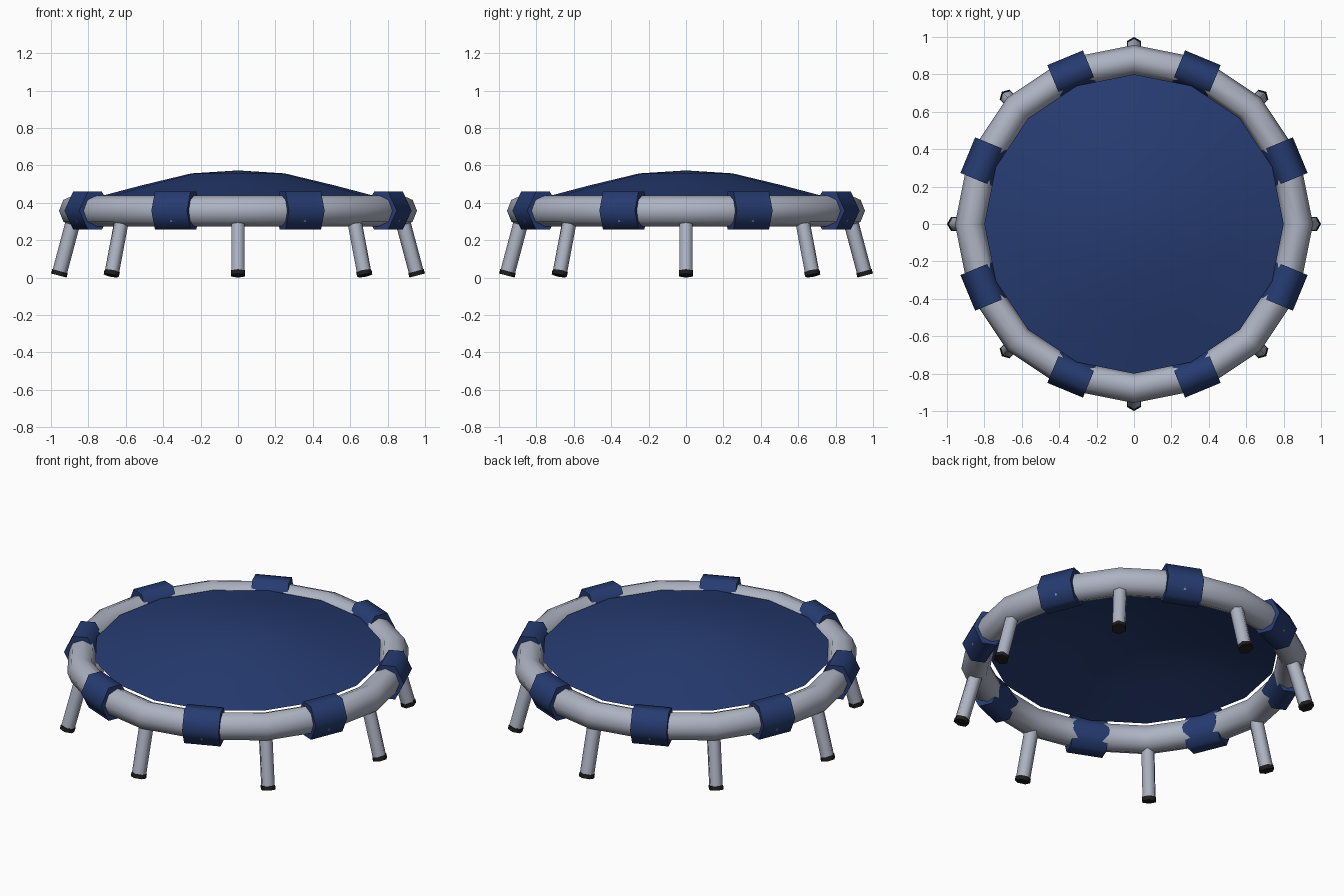
import bpy, bmesh, math
from mathutils import Vector, Matrix

if "Cube" in bpy.data.objects:
    bpy.data.objects.remove(bpy.data.objects["Cube"])


def material(name, rgb):
    m = bpy.data.materials.new(name)
    m.diffuse_color = (*rgb, 1)
    m.use_nodes = True
    m.node_tree.nodes["Principled BSDF"].inputs["Base Color"].default_value = m.diffuse_color
    return m


GREY = material("light grey", (0.42, 0.45, 0.54))
BLUE = material("navy blue", (0.019, 0.044, 0.165))
BLACK = material("black rubber", (0.012, 0.012, 0.013))


def make(name, bm, mat, angle):
    me = bpy.data.meshes.new(name)
    bmesh.ops.recalc_face_normals(bm, faces=bm.faces[:])
    bm.to_mesh(me)
    bm.free()
    me.materials.append(mat)
    ob = bpy.data.objects.new(name, me)
    bpy.context.collection.objects.link(ob)
    bpy.ops.object.select_all(action='DESELECT')
    ob.select_set(True)
    bpy.context.view_layer.objects.active = ob
    bpy.ops.object.shade_smooth_by_angle(angle=math.radians(angle))
    return ob


def bridge(bm, a, b):
    n = len(a)
    for i in range(n):
        bm.faces.new((a[i], a[(i + 1) % n], b[(i + 1) % n], b[i]))


def polar(r, angle, z):
    return Vector((r * math.cos(angle), r * math.sin(angle), z))


def cylinder(name, p, q, radius, sides, mat):
    p, q = Vector(p), Vector(q)
    bm = bmesh.new()
    rot = (q - p).to_track_quat('Z', 'Y').to_matrix().to_4x4()
    bmesh.ops.create_cone(bm, cap_ends=True, segments=sides, radius1=radius,
                          radius2=radius, depth=(q - p).length,
                          matrix=Matrix.Translation((p + q) / 2) @ rot)
    return make(name, bm, mat, 62)


# Padded frame ring: 16-sided, octagonal tube
SEG, SIDES = 16, 8
bm = bmesh.new()
loops = []
for i in range(SEG):
    a = math.tau * i / SEG
    loops.append([bm.verts.new(polar(0.877 + 0.08 * math.cos(t), a, 0.357 + 0.083 * math.sin(t)))
                  for t in (math.tau * k / SIDES for k in range(SIDES))])
for i in range(SEG):
    bridge(bm, loops[i], loops[(i + 1) % SEG])
make("frame_ring", bm, GREY, 50)

# Domed jumping mat
bm = bmesh.new()
rings = [[bm.verts.new(polar(r, math.tau * i / SEG, z)) for i in range(SEG)]
         for r, z in ((0.80, 0.418), (0.52, 0.492), (0.25, 0.557))]
bridge(bm, rings[0], rings[1])
bridge(bm, rings[1], rings[2])
top = bm.verts.new((0, 0, 0.573))
for i in range(SEG):
    bm.faces.new((rings[2][i], rings[2][(i + 1) % SEG], top))
mat_ob = make("jumping_mat", bm, BLUE, 50)
if mat_ob.data.polygons[0].normal.z < 0:
    mat_ob.data.flip_normals()

# Straight six-sided sleeves around the ring, between the legs
PROFILE = ((0.962, 0.358), (0.912, 0.459), (0.83, 0.459),
           (0.772, 0.358), (0.83, 0.258), (0.912, 0.258))
for k in range(8):
    a = math.tau * (k + 0.5) / 8
    tangent = Vector((-math.sin(a), math.cos(a), 0))
    bm = bmesh.new()
    ends = [[bm.verts.new(polar(r, a, z) + tangent * s) for r, z in PROFILE]
            for s in (-0.103, 0.103)]
    bridge(bm, *ends)
    for e in ends:
        bm.faces.new(e)
    make(f"sleeve_{k + 1}", bm, BLUE, 65)

# Splayed legs with rubber feet
for k in range(8):
    a = math.tau * k / 8
    head, foot = polar(0.873, a, 0.33), polar(0.958, a, 0.011)
    axis = (head - foot).normalized()
    cylinder(f"leg_{k + 1}", foot + axis * 0.015, head, 0.040, 6, GREY)
    cylinder(f"foot_{k + 1}", foot, foot + axis * 0.024, 0.043, 6, BLACK)
